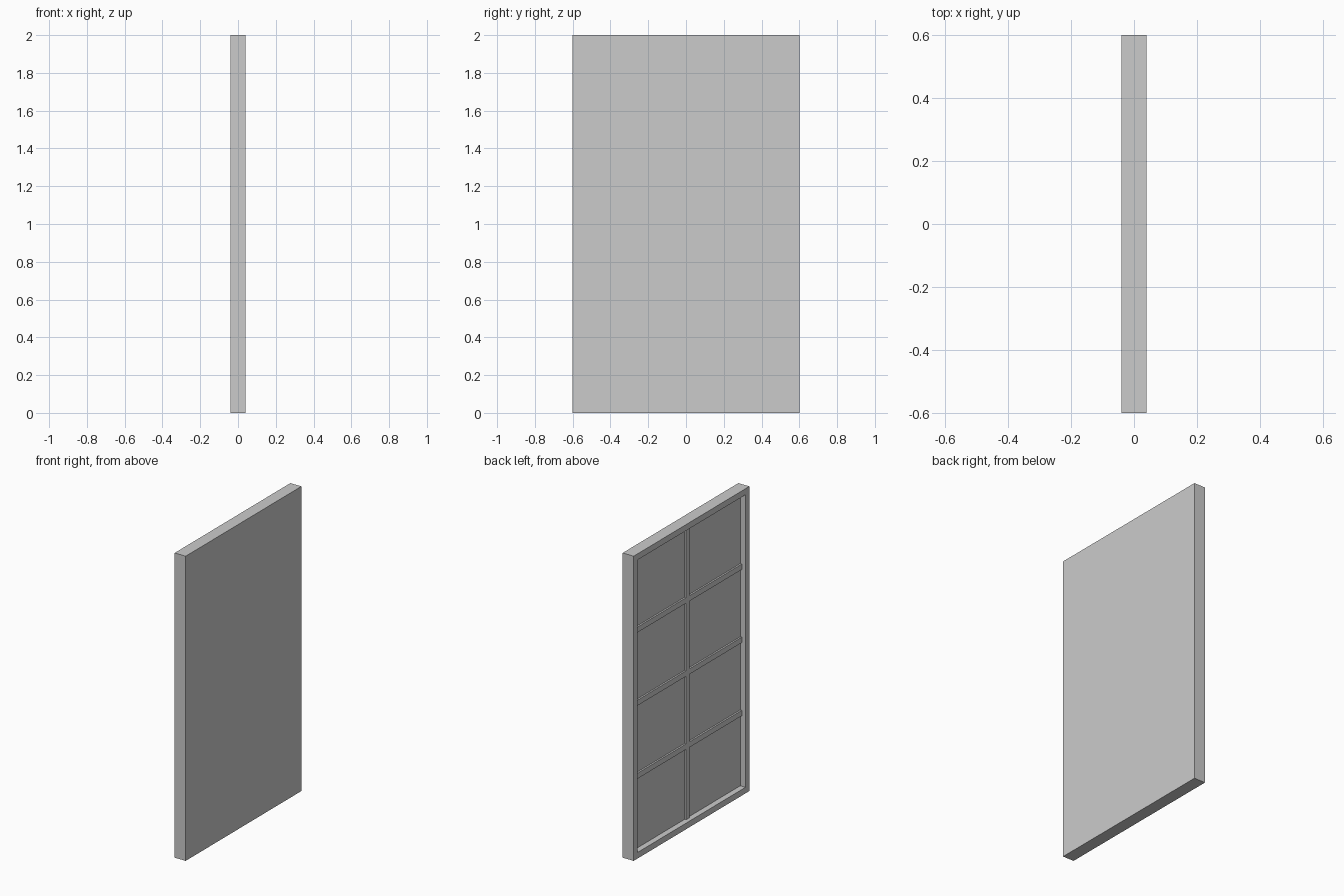
import bpy

if "Cube" in bpy.data.objects:
    bpy.data.objects.remove(bpy.data.objects["Cube"])


def box(name, x, y, z):
    """Box from (min, max) ranges on each axis."""
    bpy.ops.mesh.primitive_cube_add(size=1, location=[sum(r) / 2 for r in (x, y, z)])
    ob = bpy.context.object
    ob.name = name
    ob.scale = [r[1] - r[0] for r in (x, y, z)]
    bpy.ops.object.transform_apply(location=False, rotation=False, scale=True)
    return ob


T, W, H = 0.04, 0.6, 2.0      # half thickness, half width, height
B = 0.04                      # frame border
RIB = 0.018                   # half rib width
PANEL, RIB_FACE = -0.002, -0.013

# Solid slab with a recess cut in its back (-x) side
slab = box("framed_panel", (-T, T), (-W, W), (0, H))
cutter = box("recess_cutter", (-T - 0.1, PANEL), (-W + B, W - B), (B, H - B))
cutter.hide_render = True
cutter.hide_set(True)
cut = slab.modifiers.new("recess", 'BOOLEAN')
cut.operation = 'DIFFERENCE'
cut.solver = 'EXACT'
cut.object = cutter

# Three horizontal ribs divide the recess into four equal rows
step = (H - 2 * B) / 4
rows = [B + step * i for i in range(5)]
for i, z in enumerate(rows[1:4]):
    box(f"horizontal_rib_{i + 1}", (RIB_FACE, PANEL), (-W + B, W - B), (z - RIB, z + RIB))

# Vertical rib pieces between the horizontal ribs
for i in range(4):
    low = rows[i] + (RIB if i > 0 else 0)
    high = rows[i + 1] - (RIB if i < 3 else 0)
    box(f"vertical_rib_{i + 1}", (RIB_FACE, PANEL), (-RIB, RIB), (low, high))
